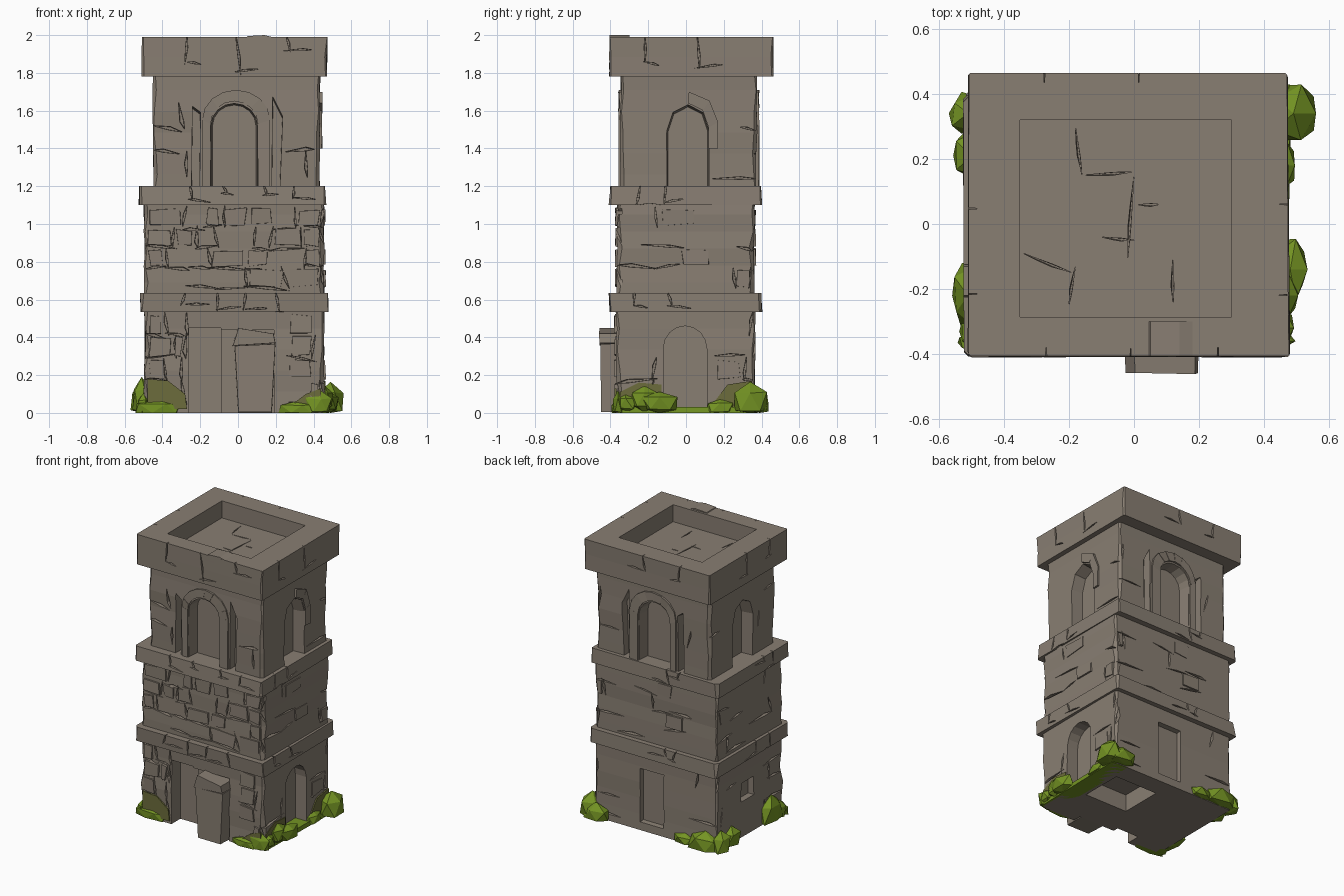
import bpy, bmesh, math, random
from mathutils import Vector

random.seed(11)
if "Cube" in bpy.data.objects:
    bpy.data.objects.remove(bpy.data.objects["Cube"])


def material(name, rgb):
    m = bpy.data.materials.new(name)
    m.use_nodes = True
    m.diffuse_color = (*rgb, 1)
    bsdf = next(n for n in m.node_tree.nodes if n.type == 'BSDF_PRINCIPLED')
    bsdf.inputs["Base Color"].default_value = (*rgb, 1)
    bsdf.inputs["Roughness"].default_value = 0.9
    return m


STONE = material("stone", (0.247, 0.209, 0.169))
MOSS = material("moss", (0.175, 0.295, 0.017))
STAIN = material("mossy_stone", (0.15, 0.15, 0.045))

# Each side has an outward normal and a horizontal axis
SIDES = {"front": ((0, -1, 0), (1, 0, 0)), "back": ((0, 1, 0), (1, 0, 0)),
         "right": ((1, 0, 0), (0, 1, 0)), "left": ((-1, 0, 0), (0, 1, 0))}
jit = random.uniform


def finish(bm, name, mat=STONE):
    bmesh.ops.recalc_face_normals(bm, faces=bm.faces[:])
    mesh = bpy.data.meshes.new(name)
    bm.to_mesh(mesh)
    bm.free()
    obj = bpy.data.objects.new(name, mesh)
    bpy.context.collection.objects.link(obj)
    mesh.materials.append(mat)
    return obj


def cut(obj, bm):
    cutter = finish(bm, "cutter")
    cutter.hide_render = True
    mod = obj.modifiers.new("cut", 'BOOLEAN')
    mod.operation, mod.solver, mod.object = 'DIFFERENCE', 'EXACT', cutter
    mod.use_self = True
    bpy.context.view_layer.objects.active = obj
    bpy.ops.object.modifier_apply(modifier="cut")
    bpy.data.objects.remove(cutter)


def loft(bm, a, b):
    n = len(a)
    for i in range(n):
        bm.faces.new((a[i], a[(i + 1) % n], b[(i + 1) % n], b[i]))


def prism(bm, side, pts, d0, d1, rough=0.0, inset=0.0):
    """Extrude an outline lying on one side between two distances from the centre."""
    n, u = (Vector(v) for v in SIDES[side])
    cu, cz = (sum(p[k] for p in pts) / len(pts) for k in (0, 1))
    inner = [bm.verts.new(u * p + Vector((0, 0, z)) + n * d0) for p, z in pts]
    outer = [bm.verts.new(u * (p + (cu - p) * inset) + Vector((0, 0, z + (cz - z) * inset))
                          + n * (d1 + jit(-rough, rough))) for p, z in pts]
    loft(bm, inner, outer)
    bm.faces.new(inner)
    bm.faces.new(outer[::-1])


def rect(u0, u1, z0, z1):
    return [(u0, z0), (u1, z0), (u1, z1), (u0, z1)]


def arch(u0, u1, z0, top, rise, n=8):
    c, r = (u0 + u1) / 2, (u1 - u0) / 2
    curve = [(c + r * math.cos(math.pi * i / n), top - rise + rise * math.sin(math.pi * i / n))
             for i in range(n + 1)]
    return [(u1, z0)] + curve + [(u0, z0)]


def block(name, x, y, z, rings=5, rough=0.01, chip=0.025):
    """Rough-hewn block whose four corners are chipped by varying amounts."""
    bm = bmesh.new()
    last = None
    for i in range(rings + 1):
        h = z[0] + (z[1] - z[0]) * i / rings
        loop = []
        for sx, sy in ((0, 0), (1, 0), (1, 1), (0, 1)):
            px = x[sx] + (1 - 2 * sx) * jit(0, rough)
            py = y[sy] + (1 - 2 * sy) * jit(0, rough)
            c = jit(0.003, chip)
            a = (px + (1 - 2 * sx) * c, py, h)
            b = (px, py + (1 - 2 * sy) * c, h)
            loop += [b, a] if sx == sy else [a, b]
        ring = [bm.verts.new(p) for p in loop]
        if last:
            loft(bm, last, ring)
        else:
            bm.faces.new(ring)
        last = ring
    bm.faces.new(last[::-1])
    obj = finish(bm, name)
    dist = {"front": -y[0], "back": y[1], "right": x[1], "left": -x[0]}
    return obj, dist


def crack(bm, side, p, q, width, d):
    """Tapering V-shaped split between two points on a side."""
    p, q = Vector(p), Vector(q)
    perp = Vector((p.y - q.y, q.x - p.x)).normalized()
    m = p.lerp(q, jit(0.25, 0.75))
    pts = [p, m + perp * width, q, m - perp * width * 0.3]
    prism(bm, side, [(v.x, v.y) for v in pts], d - 0.03, d + 0.03, inset=-0.5)


def masonry(cracks, stones, side, d, u, z, rows, density, raised):
    """Broken courses of joints, with some stones standing proud."""
    step = (z[1] - z[0]) / rows
    for r in range(rows):
        z0, a = z[0] + r * step, u[0] + 0.015
        while a < u[1] - 0.06:
            b = min(a + jit(0.09, 0.22), u[1] - 0.015)
            if random.random() < density:
                crack(cracks, side, (a, z0 + jit(-0.015, 0.015)),
                      (b, z0 + jit(-0.02, 0.02)), jit(0.006, 0.013), d)
            if random.random() < density:
                crack(cracks, side, (b + jit(-0.02, 0.02), z0 + 0.005),
                      (b + jit(-0.02, 0.02), z0 + step), jit(0.006, 0.015), d)
            if random.random() < raised:
                pts = [(p + jit(-0.01, 0.01), h + jit(-0.01, 0.01))
                       for p, h in rect(a + 0.012, b - 0.012, z0 + 0.012, z0 + step - 0.01)]
                prism(stones, side, pts, d - 0.03, d + 0.003, 0.004, 0.06)
            a = b


# Tower storeys and the ledges between them
base, base_d = block("base_storey", (-0.50, 0.46), (-0.375, 0.37), (0, 0.56), 5)
middle, middle_d = block("middle_storey", (-0.50, 0.46), (-0.37, 0.365), (0.60, 1.14), 6)
upper, upper_d = block("upper_storey", (-0.455, 0.44), (-0.35, 0.38), (1.15, 1.82), 6)
low_ledge, low_d = block("lower_ledge", (-0.525, 0.48), (-0.41, 0.405), (0.535, 0.635), 1, 0.012)
high_ledge, high_d = block("upper_ledge", (-0.53, 0.47), (-0.41, 0.405), (1.10, 1.20), 1, 0.012)
parapet, parapet_d = block("parapet", (-0.512, 0.475), (-0.41, 0.465), (1.78, 1.99), 2, 0.006, 0.012)

# Doorways and niche in the base, with the hollow underneath
bm = bmesh.new()
prism(bm, "front", rect(-0.26, -0.09, -0.05, 0.45), 0.27, 0.5)
prism(bm, "front", rect(-0.10, 0.19, -0.05, 0.44), 0.31, 0.5)
prism(bm, "right", arch(-0.12, 0.11, -0.05, 0.46, 0.12), 0.37, 0.6)
prism(bm, "back", rect(-0.08, 0.10, 0.06, 0.43), 0.33, 0.5, inset=-0.1)
prism(bm, "left", rect(-0.05, 0.09, 0.25, 0.38), 0.45, 0.6)
cut(base, bm)
bm = bmesh.new()
prism(bm, "front", rect(0.01, 0.34, -0.05, 0.12), -0.23, 0.07)
cut(base, bm)

# Splayed upper windows, with side slits on the front and back
bm = bmesh.new()
for side in ("front", "back"):
    d = upper_d[side]
    prism(bm, side, arch(-0.135, 0.095, 1.17, 1.63, 0.11), d - 0.09, d + 0.1, inset=-0.15)
    prism(bm, side, [(-0.245, 1.17), (-0.205, 1.17), (-0.2, 1.58), (-0.24, 1.61)], d - 0.07, d + 0.1, inset=-0.15)
    prism(bm, side, [(0.18, 1.17), (0.22, 1.17), (0.235, 1.56), (0.185, 1.66)], d - 0.06, d + 0.1, inset=-0.15)
for side in ("right", "left"):
    d = upper_d[side]
    prism(bm, side, arch(-0.095, 0.115, 1.17, 1.62, 0.13, 4), d - 0.09, d + 0.1, inset=-0.15)
cut(upper, bm)

# Sunken roof floor
bm = bmesh.new()
prism(bm, "front", rect(-0.35, 0.30, 1.87, 2.1), -0.32, 0.285)
cut(parapet, bm)

# Weathered joints and proud stones: density of joints, chance of a raised stone
stones = bmesh.new()
WEAR = {"front": (0.8, 0.4), "right": (0.4, 0.12), "back": (0.25, 0.05), "left": (0.25, 0.05)}
for obj, dist, z, rows, scale in ((base, base_d, (0.05, 0.53), 4, 0.9),
                                  (middle, middle_d, (0.66, 1.09), 4, 1.0),
                                  (upper, upper_d, (1.25, 1.76), 4, 0.45)):
    cracks = bmesh.new()
    for side, (density, raised) in WEAR.items():
        across = ("left", "right") if side in ("front", "back") else ("front", "back")
        u = (-dist[across[0]], dist[across[1]])
        spans = [u]
        if obj is not middle:
            spans = [(u[0], -0.27), (0.25, u[1])] if side in ("front", "back") else [(u[0], -0.15), (0.14, u[1])]
        for span in spans:
            masonry(cracks, stones, side, dist[side], span, z, rows, density * scale,
                    0 if obj is upper else raised)
    cut(obj, cracks)
finish(stones, "raised_stones")

# Splits in the ledges and parapet
for obj, dist, z0, z1, count in ((low_ledge, low_d, 0.535, 0.635, 4), (high_ledge, high_d, 1.10, 1.20, 4),
                                 (parapet, parapet_d, 1.78, 1.99, 3)):
    cracks = bmesh.new()
    for side in SIDES:
        for i in range(count if side == "front" else 2):
            u = -0.33 + 0.66 * (i + jit(0.1, 0.9)) / count
            top = jit(0.3, 1.0) * (z1 - z0)
            crack(cracks, side, (u, z1 + 0.01), (u + jit(-0.03, 0.03), z1 - top), 0.008, dist[side])
            crack(cracks, side, (u, z1 - top), (u + jit(0.05, 0.13), z1 - top + jit(-0.02, 0.02)),
                  0.007, dist[side])
    cut(obj, cracks)

# Cracks across the roof floor
bm = bmesh.new()
for p, q in (((-0.18, 0.30), (-0.16, 0.15)), ((-0.16, 0.15), (0, 0.16)), ((0.0, 0.15), (-0.02, -0.11)),
             ((-0.10, -0.04), (0, -0.05)), ((0.01, 0.06), (0.08, 0.06)), ((-0.34, -0.09), (-0.19, -0.15)),
             ((-0.18, -0.13), (-0.2, -0.25)), ((0.12, -0.1), (0.12, -0.25))):
    p, q = Vector((*p, 0)), Vector((*q, 0))
    perp = (q - p).cross(Vector((0, 0, 1))).normalized() * 0.008
    m = p.lerp(q, 0.6)
    low = [bm.verts.new(v + Vector((0, 0, 1.84))) for v in (p, m + perp * 0.5, q, m - perp * 0.2)]
    high = [bm.verts.new(v + Vector((0, 0, 1.89))) for v in (p, m + perp, q, m - perp * 0.4)]
    loft(bm, low, high)
    bm.faces.new(low)
    bm.faces.new(high[::-1])
cut(parapet, bm)
bm = bmesh.new()
prism(bm, "front", [(0.02, 1.95), (0.21, 1.95), (0.2, 1.985), (0.14, 2.0), (0.05, 1.995)], 0.30, 0.405)
finish(bm, "parapet_chip")

# Arched window surrounds made of separate stones; the right one survives only in part
bm = bmesh.new()
for side, outer, inner in (
        ("front", arch(-0.19, 0.17, 1.19, 1.71, 0.16), arch(-0.145, 0.105, 1.19, 1.65, 0.12)),
        ("back", arch(-0.19, 0.17, 1.19, 1.71, 0.16), arch(-0.145, 0.105, 1.19, 1.65, 0.12)),
        ("right", arch(-0.14, 0.17, 1.4, 1.70, 0.16, 4)[:4], arch(-0.10, 0.12, 1.4, 1.64, 0.13, 4)[:4])):
    d = upper_d[side]
    for i in range(len(outer) - 1):
        prism(bm, side, [outer[i], outer[i + 1], inner[i + 1], inner[i]], d - 0.04, d + 0.006, 0.003)
finish(bm, "window_surrounds")

# Broken slab leaning in the front doorway
bm = bmesh.new()
prism(bm, "front", [(0.0, 0), (0.18, 0), (0.2, 0.37), (-0.02, 0.36)], 0.27, 0.455, 0.006, 0.03)
prism(bm, "front", [(-0.03, 0.355), (0.2, 0.37), (0.19, 0.42), (0.0, 0.45)], 0.27, 0.46, 0.004, 0.03)
finish(bm, "leaning_slab")


# Angular moss clumps around the foot: centre, then radii
def moss(name, clumps):
    bm = bmesh.new()
    for c, r in clumps:
        for v in bmesh.ops.create_icosphere(bm, subdivisions=1, radius=1)["verts"]:
            k = jit(0.85, 1.15)
            v.co = Vector([c[i] + v.co[i] * r[i] * k for i in range(3)])
            v.co.z = max(v.co.z, 0)
    finish(bm, name, MOSS)


moss("moss_right", [((0.49, 0.34, 0.06), (0.085, 0.1, 0.11)), ((0.42, 0.39, 0.04), (0.1, 0.055, 0.07)),
                    ((0.48, -0.14, 0.05), (0.055, 0.1, 0.07)), ((0.46, -0.22, 0.07), (0.045, 0.07, 0.07)),
                    ((0.45, -0.32, 0.05), (0.045, 0.07, 0.06)), ((0.46, 0.18, 0.03), (0.04, 0.08, 0.05))])
moss("moss_front", [((0.42, -0.36, 0.04), (0.08, 0.035, 0.08)), ((0.31, -0.37, 0.02), (0.11, 0.03, 0.045)),
                    ((-0.42, -0.365, 0.02), (0.14, 0.03, 0.06))])
moss("moss_left", [((-0.51, 0.34, 0.06), (0.065, 0.07, 0.1)), ((-0.5, 0.21, 0.05), (0.06, 0.08, 0.08)),
                   ((-0.51, -0.22, 0.07), (0.058, 0.11, 0.12)), ((-0.5, -0.33, 0.03), (0.04, 0.06, 0.08))])
moss("moss_back", [((-0.41, 0.37, 0.05), (0.13, 0.07, 0.09)), ((-0.25, 0.37, 0.03), (0.09, 0.045, 0.05))])

# Moss carpet filling the floor of the right doorway
bm = bmesh.new()
prism(bm, "right", rect(-0.36, 0.36, 0, 0.03), 0.36, 0.475, 0.01)
finish(bm, "moss_carpet", MOSS)

# Mossy stains on the wall above the clumps
bm = bmesh.new()
for side, pts in (("front", [(-0.48, 0.02), (-0.27, 0.02), (-0.28, 0.1), (-0.37, 0.17), (-0.48, 0.18)]),
                  ("front", [(0.24, 0.01), (0.44, 0.01), (0.44, 0.13), (0.36, 0.1)]),
                  ("right", [(-0.35, 0.02), (-0.13, 0.02), (-0.13, 0.15), (-0.25, 0.16), (-0.35, 0.11)]),
                  ("right", [(0.12, 0.02), (0.35, 0.02), (0.35, 0.17), (0.22, 0.15)])):
    d = base_d[side]
    prism(bm, side, pts, d - 0.006, d + 0.003)
finish(bm, "moss_stains", STAIN)
